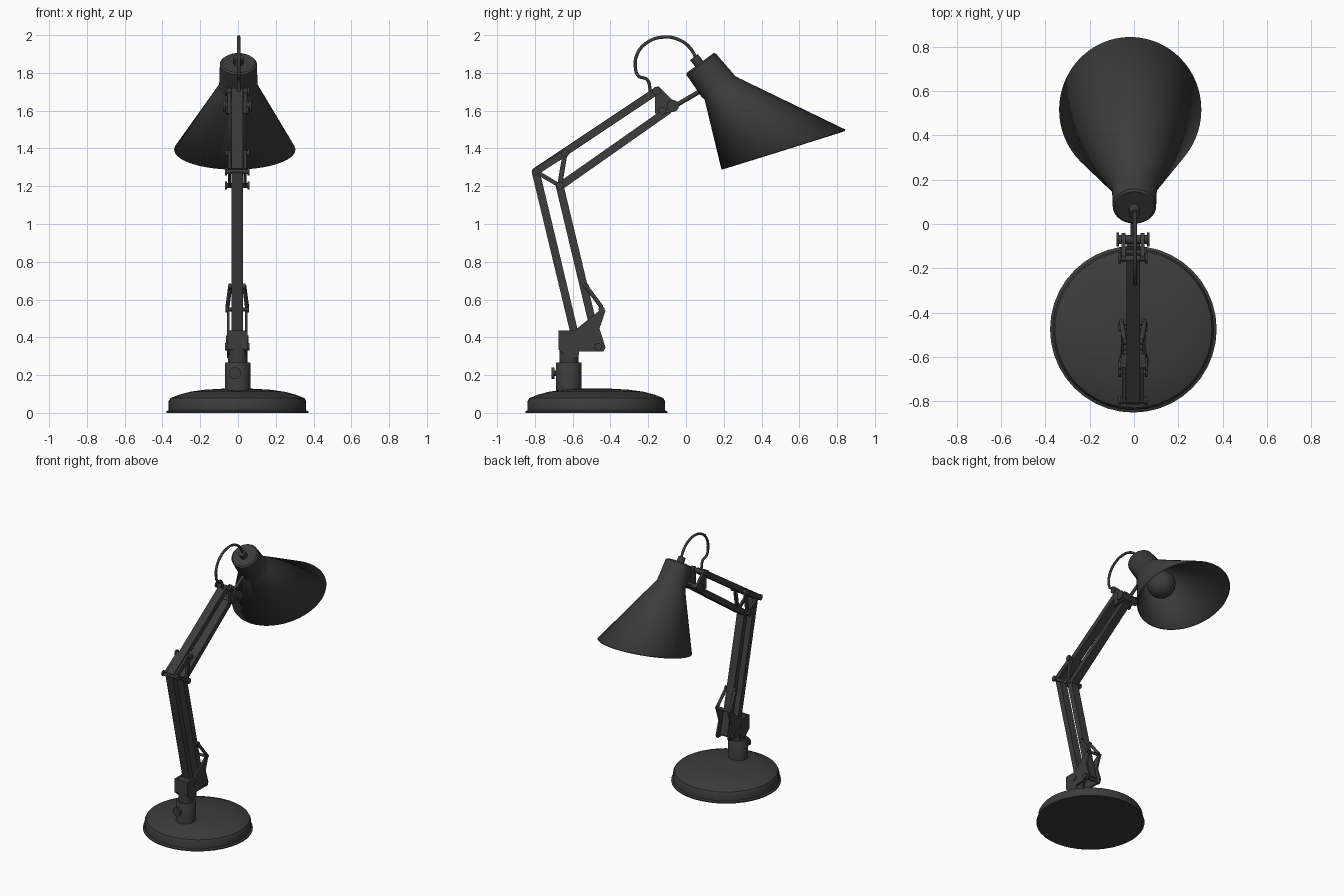
import bpy, bmesh, math
from mathutils import Vector

if "Cube" in bpy.data.objects:
    bpy.data.objects.remove(bpy.data.objects["Cube"])

dark = bpy.data.materials.new("dark_metal")
dark.diffuse_color = (0.045, 0.045, 0.045, 1)
dark.use_nodes = True
dark.node_tree.nodes["Principled BSDF"].inputs["Base Color"].default_value = dark.diffuse_color
CX = -0.004  # arm centre line


def finish(name, bm, angle=35):
    bmesh.ops.recalc_face_normals(bm, faces=bm.faces)
    me = bpy.data.meshes.new(name)
    bm.to_mesh(me)
    bm.free()
    ob = bpy.data.objects.new(name, me)
    bpy.context.collection.objects.link(ob)
    me.materials.append(dark)
    bpy.ops.object.select_all(action='DESELECT')
    ob.select_set(True)
    bpy.context.view_layer.objects.active = ob
    bpy.ops.object.shade_smooth_by_angle(angle=math.radians(angle))
    return ob


def loft(name, rings, cap_end=True, seg=48):
    """rings: (centre, half axis u, half axis v)"""
    bm = bmesh.new()
    loops = []
    for c, u, v in rings:
        c, u, v = Vector(c), Vector(u), Vector(v)
        loops.append([bm.verts.new(c + u * math.cos(2 * math.pi * i / seg) + v * math.sin(2 * math.pi * i / seg))
                      for i in range(seg)])
    for a, b in zip(loops, loops[1:]):
        for i in range(seg):
            j = (i + 1) % seg
            bm.faces.new((a[i], a[j], b[j], b[i]))
    bm.faces.new(loops[0])
    if cap_end:
        bm.faces.new(loops[-1])
    return finish(name, bm)


def lathe(name, x, y, prof, seg=32):
    return loft(name, [((x, y, z), (r, 0, 0), (0, r, 0)) for r, z in prof], seg=seg)


def rod(name, p, q, r, seg=16):
    p, q = Vector(p), Vector(q)
    d = (q - p).normalized()
    u = d.orthogonal().normalized()
    v = d.cross(u)
    return loft(name, [(p, u * r, v * r), (q, u * r, v * r)], seg=seg)


def prism(name, pts, x0, x1):
    """extrude a y-z outline along x"""
    bm = bmesh.new()
    f = bm.faces.new([bm.verts.new((x0, y, z)) for y, z in pts])
    g = bmesh.ops.extrude_face_region(bm, geom=[f])
    bmesh.ops.translate(bm, verts=[e for e in g["geom"] if isinstance(e, bmesh.types.BMVert)], vec=(x1 - x0, 0, 0))
    return finish(name, bm)


def bar(name, p, q, w, x0, x1):
    p, q = Vector(p), Vector(q)
    d = (q - p).normalized()
    n = Vector((-d.y, d.x)) * w / 2
    return prism(name, [p + n, q + n, q - n, p - n], x0, x1)


def bolt(name, p, half=0.066, r=0.013):
    rod(name, (CX - half, *p), (CX + half, *p), r)
    for s in (-1, 1):
        rod(name + "_head", (CX + s * (half - 0.012), *p), (CX + s * half, *p), r * 1.6)


def sides(x0, x1):
    return ((CX + x0, CX + x1), (CX - x1, CX - x0))


# base with thin foot flange and shallow dome
lathe("base", -0.003, -0.475, [(0.376, 0), (0.376, 0.008), (0.364, 0.014), (0.364, 0.062), (0.355, 0.078),
                               (0.31, 0.096), (0.25, 0.112), (0.17, 0.123), (0.08, 0.128)], 40)

# post, swivel neck and clamp knob
PY = -0.62
lathe("post_collar", -0.002, PY, [(0.068, 0.11), (0.068, 0.262), (0.064, 0.268)])
lathe("swivel_neck", -0.002, PY, [(0.051, 0.25), (0.051, 0.432)])
rod("clamp_screw", (-0.015, -0.71, 0.21), (-0.015, -0.66, 0.21), 0.014)
rod("clamp_knob", (-0.015, -0.712, 0.21), (-0.015, -0.695, 0.21), 0.032, 20)

# bracket plates holding the lower arm
outline = [(-0.675, 0.436), (-0.59, 0.436), (-0.442, 0.555), (-0.426, 0.54), (-0.458, 0.447),
           (-0.426, 0.347), (-0.437, 0.325), (-0.565, 0.325), (-0.57, 0.29), (-0.62, 0.29), (-0.675, 0.335)]
for x0, x1 in sides(0.042, 0.055):
    prism("bracket_plate", outline, x0, x1)
prism("bracket_back", [(-0.675, 0.335), (-0.675, 0.436), (-0.662, 0.436), (-0.662, 0.335)], -0.05, 0.045)

# lower arm pair
A, C = (-0.796, 1.278), (-0.669, 1.203)
D, E = (-0.583, 0.39), (-0.465, 0.35)
bar("lower_arm_rear", D, A, 0.042, CX - 0.03, CX + 0.03)
bar("lower_arm_front", E, C, 0.042, CX - 0.03, CX + 0.03)
bolt("base_bolt_rear", D, 0.06)
bolt("base_bolt_front", E)

# tension springs beside the lower arm
for s in (-1, 1):
    rod("tension_spring", (CX + s * 0.037, -0.53, 0.672), (CX + s * 0.052, -0.447, 0.56), 0.011)
bolt("spring_pin_upper", (-0.53, 0.67), 0.045, 0.01)
bolt("spring_pin_lower", (-0.447, 0.548), 0.062, 0.01)

# elbow linkage triangle
B = (-0.64, 1.375)
for x0, x1 in sides(0.034, 0.05):
    bar("elbow_link_top", A, B, 0.036, x0, x1)
    bar("elbow_link_upright", B, C, 0.026, x0, x1)
    bar("elbow_link_bottom", A, C, 0.022, x0, x1)
for p in (A, B, C):
    bolt("elbow_bolt", p)

# upper arm pair
F, G = (-0.156, 1.704), (-0.09, 1.605)
bar("upper_arm_top", A, F, 0.041, CX - 0.03, CX + 0.03)
bar("upper_arm_bottom", (-0.66, 1.205), G, 0.041, CX - 0.03, CX + 0.03)

# head joint plates and shade stem
joint = [(-0.165, 1.725), (-0.145, 1.728), (-0.075, 1.66), (-0.04, 1.635), (-0.075, 1.592), (-0.165, 1.585)]
for x0, x1 in sides(0.034, 0.052):
    prism("head_joint_plate", joint, x0, x1)
bolt("head_bolt_top", F, 0.066, 0.014)
bolt("head_bolt_bottom", (-0.125, 1.60), 0.06)
bolt("head_tilt_knob", (-0.07, 1.625), 0.075, 0.02)
rod("shade_stem", (-0.005, -0.07, 1.618), (-0.002, 0.12, 1.73), 0.012)


# shade: cap and cone with a slanted rim, rings given by lower and upper points
def ring(lo, hi, rx, xc=0.002):
    lo, hi = Vector((xc, *lo)), Vector((xc, *hi))
    return ((lo + hi) / 2, (hi - lo) / 2, (rx, 0, 0))


shade = loft("shade", [
    ring((0.006, 1.802), (0.146, 1.905), 0.088),
    ring((0.002, 1.790), (0.158, 1.902), 0.098),
    ring((0.083, 1.672), (0.262, 1.782), 0.102),
    ring((0.098, 1.660), (0.285, 1.770), 0.112, 0.001),
    ring((0.188, 1.288), (0.844, 1.500), 0.321, -0.017)], cap_end=False, seg=64)
wall = shade.modifiers.new("wall", 'SOLIDIFY')
wall.thickness = 0.01
wall.offset = -1

# bulb and socket
axis = Vector((-0.01, 0.615, -0.788)).normalized()
top = Vector((0.002, 0.077, 1.852))
bm = bmesh.new()
bmesh.ops.create_uvsphere(bm, u_segments=24, v_segments=16, radius=0.1)
bmesh.ops.translate(bm, verts=bm.verts, vec=top + axis * 0.35)
finish("bulb", bm)
rod("bulb_socket", top + axis * 0.02, top + axis * 0.28, 0.05, 24)

# cable grommet and looping cable
gr = Vector((0.002, 0.07, 1.848))
rod("cable_grommet", gr + axis * 0.02, gr - axis * 0.045, 0.026)
cu = bpy.data.curves.new("cable", 'CURVE')
cu.dimensions = '3D'
cu.bevel_depth = 0.009
cu.bevel_resolution = 3
path = [(0.06, 1.865), (0.02, 1.934), (-0.034, 1.974), (-0.114, 1.99), (-0.204, 1.962), (-0.257, 1.902),
        (-0.268, 1.828), (-0.252, 1.784), (-0.206, 1.765), (-0.188, 1.70)]
sp = cu.splines.new('BEZIER')
sp.bezier_points.add(len(path) - 1)
for bp, (y, z) in zip(sp.bezier_points, path):
    bp.co = (0.004, y, z)
    bp.handle_left_type = bp.handle_right_type = 'AUTO'
sp.resolution_u = 6
cable = bpy.data.objects.new("cable", cu)
cu.materials.append(dark)
bpy.context.collection.objects.link(cable)
